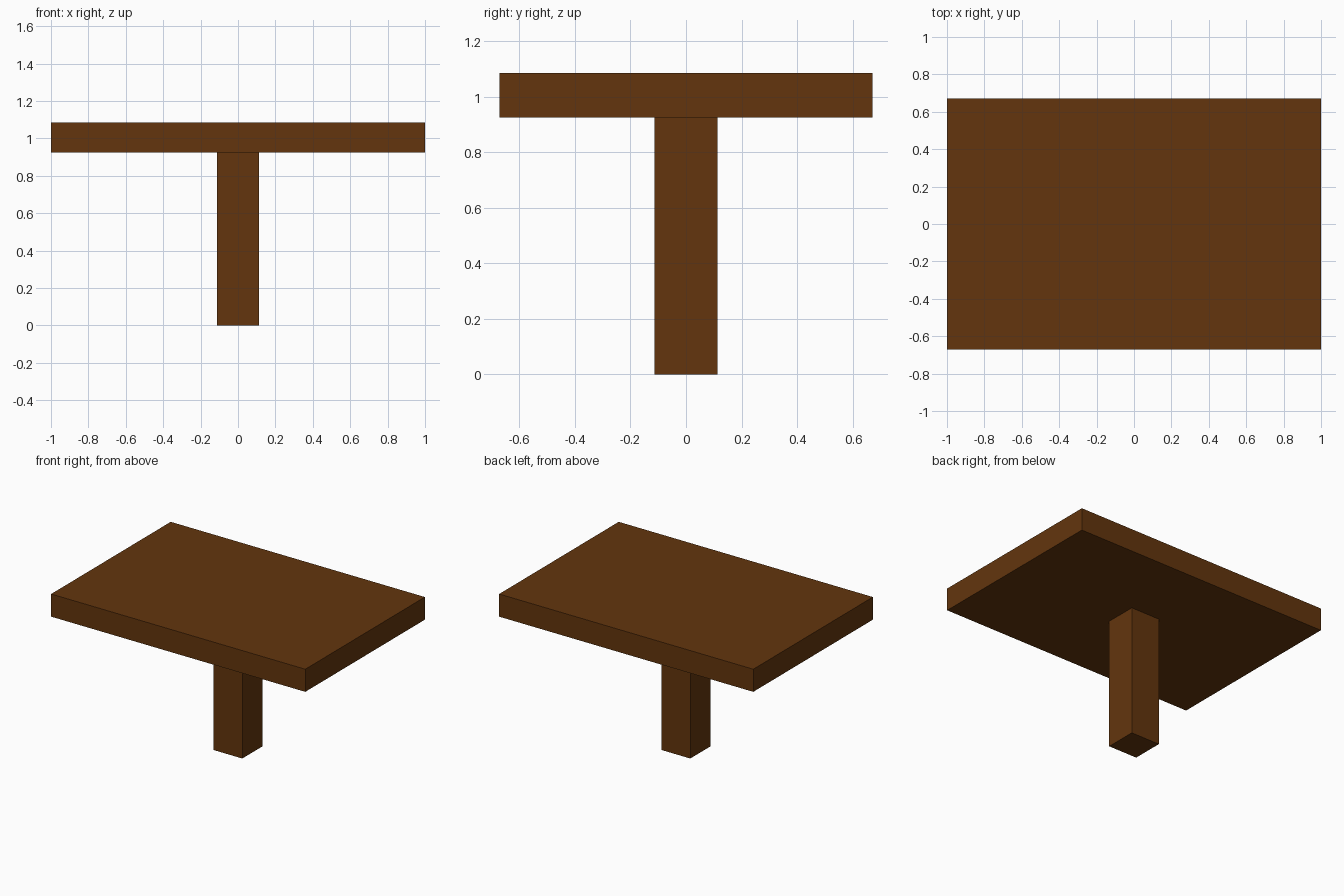
import bpy

if "Cube" in bpy.data.objects:
    bpy.data.objects.remove(bpy.data.objects["Cube"])

# Single dark wood colour
wood = bpy.data.materials.new("dark_brown_wood")
wood.diffuse_color = (0.125, 0.036, 0.004, 1.0)
wood.use_nodes = True
wood.node_tree.nodes["Principled BSDF"].inputs["Base Color"].default_value = wood.diffuse_color


def box(name, size, z_bottom):
    """Add a box centred on x and y, with its underside at z_bottom."""
    bpy.ops.mesh.primitive_cube_add(size=1, location=(0, 0, z_bottom + size[2] / 2))
    obj = bpy.context.object
    obj.name = name
    obj.scale = size
    bpy.ops.object.transform_apply(location=False, rotation=False, scale=True)
    obj.data.materials.append(wood)
    return obj


LEG_HEIGHT = 0.925

# Square central post
box("table_leg", (0.226, 0.226, LEG_HEIGHT), 0)

# Thick rectangular slab
box("table_top", (2.0, 1.344, 0.161), LEG_HEIGHT)
